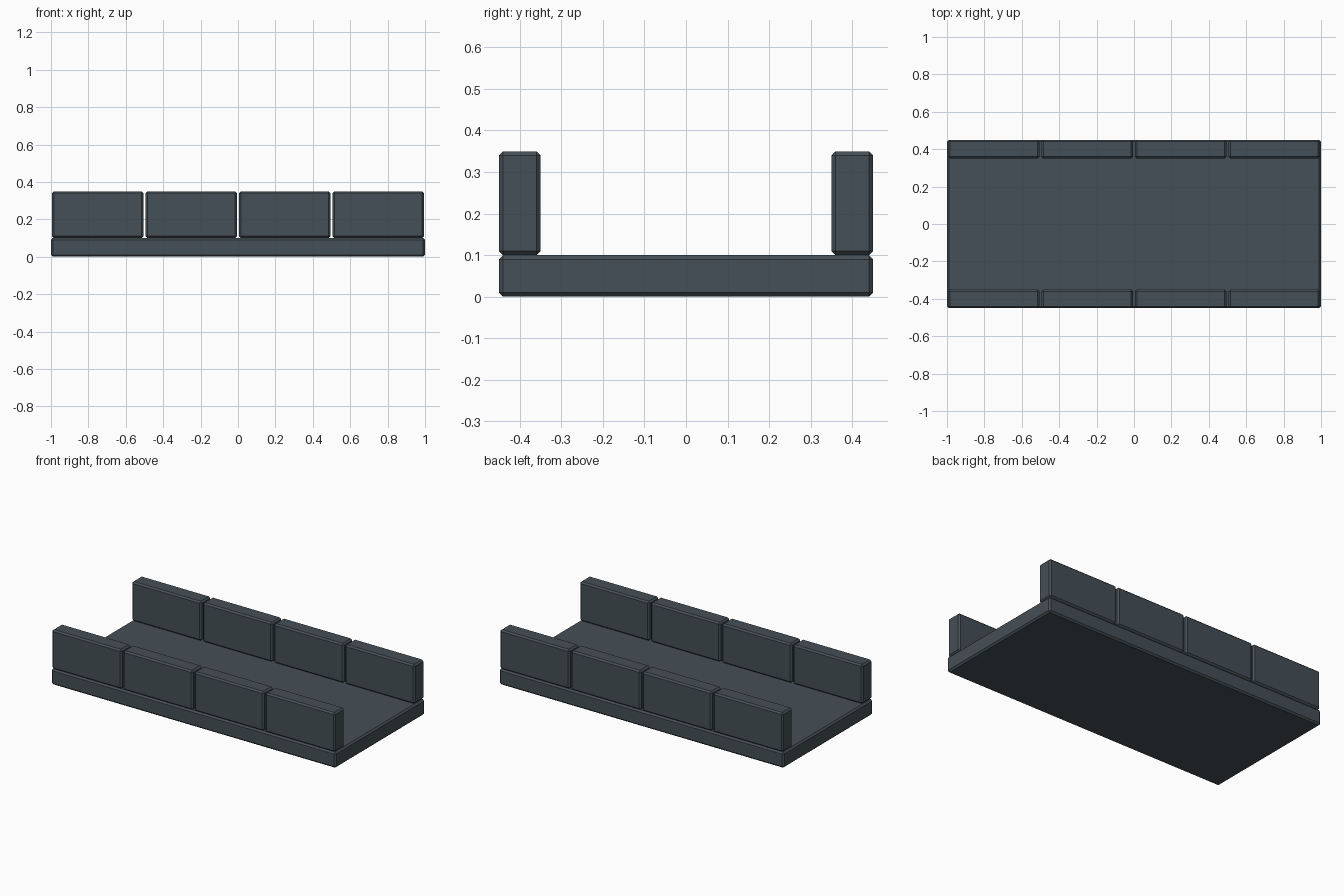
import bpy

if "Cube" in bpy.data.objects:
    bpy.data.objects.remove(bpy.data.objects["Cube"])

# Single slate colour
slate = bpy.data.materials.new("dark_slate")
slate.diffuse_color = (0.06, 0.08, 0.095, 1.0)
slate.use_nodes = True
slate.node_tree.nodes["Principled BSDF"].inputs["Base Color"].default_value = slate.diffuse_color


def chamfered_box(name, centre, size, chamfer=0.01):
    bpy.ops.mesh.primitive_cube_add(size=1, location=centre)
    box = bpy.context.object
    box.name = name
    box.scale = size
    bpy.ops.object.transform_apply(location=False, rotation=False, scale=True)
    bevel = box.modifiers.new("chamfer", "BEVEL")
    bevel.width = chamfer
    bevel.segments = 1
    box.data.materials.append(slate)
    return box


# Deck slab
chamfered_box("deck", (0, 0, 0.05), (2.0, 0.9, 0.1))

# Parapet blocks along both long edges
for side, y in (("front", -0.4), ("back", 0.4)):
    for i in range(4):
        chamfered_box(f"{side}_wall_block_{i + 1}",
                      (-0.75 + 0.5 * i, y, 0.225), (0.49, 0.1, 0.25))
